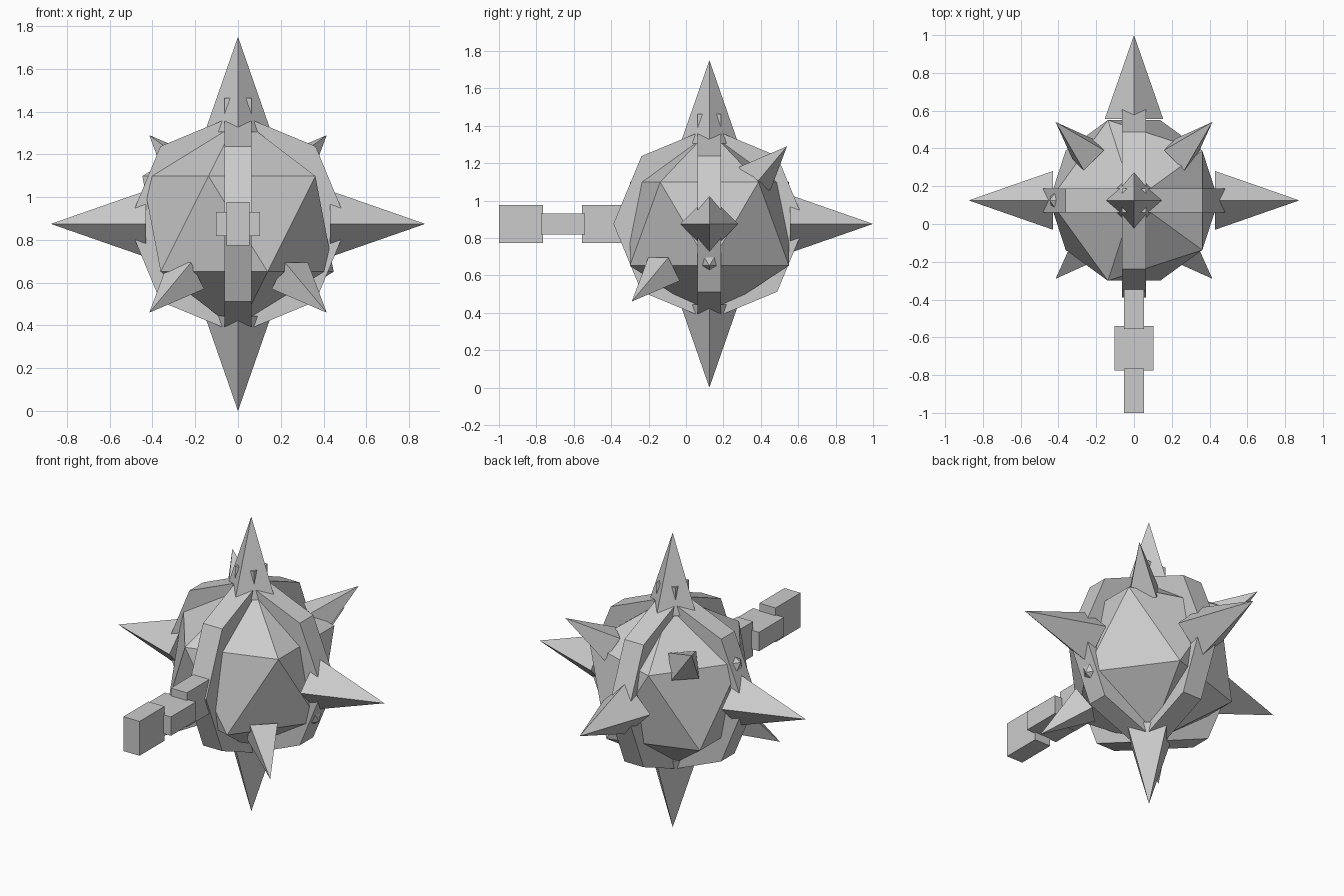
import bpy
import bmesh
from math import cos, sin, pi
from mathutils import Vector, Matrix

cube = bpy.data.objects.get("Cube")
if cube:
    bpy.data.objects.remove(cube, do_unlink=True)

CENTRE = Vector((0, 0.125, 0.875))
BAND = 0.063  # half width of the hoops

steel = bpy.data.materials.new("plain grey")
steel.use_nodes = True
GREY = (0.6, 0.6, 0.6, 1)
steel.diffuse_color = GREY
steel.node_tree.nodes["Principled BSDF"].inputs["Base Color"].default_value = GREY


def add(name, bm, location):
    bmesh.ops.recalc_face_normals(bm, faces=bm.faces)
    mesh = bpy.data.meshes.new(name)
    bm.to_mesh(mesh)
    bm.free()
    mesh.materials.append(steel)
    obj = bpy.data.objects.new(name, mesh)
    obj.location = location
    bpy.context.collection.objects.link(obj)


def box(name, low, high):
    low, high = Vector(low), Vector(high)
    bm = bmesh.new()
    bmesh.ops.create_cube(bm, size=1)
    bmesh.ops.scale(bm, vec=high - low, verts=bm.verts)
    add(name, bm, (low + high) / 2)


def spike(name, axis, side, base, tip, radius, turn=0.0):
    """Four-sided pyramid pointing along axis, one base corner towards side."""
    axis, u = Vector(axis).normalized(), Vector(side).normalized()
    v = axis.cross(u)
    bm = bmesh.new()
    corners = [bm.verts.new(axis * base + radius * (u * cos(a) + v * sin(a)))
               for a in (turn + i * pi / 2 for i in range(4))]
    apex = bm.verts.new(axis * tip)
    bm.faces.new(corners)
    for i in range(4):
        bm.faces.new((corners[i], corners[(i + 1) % 4], apex))
    add(name, bm, CENTRE)


def hoop(name, across, flat):
    """Eight-sided band around the ball, lying in the flat/z plane."""
    across, flat, up = Vector(across), Vector(flat), Vector((0, 0, 1))
    bm = bmesh.new()
    ring = [bm.verts.new(0.513 * (flat * cos(i * pi / 4) + up * sin(i * pi / 4)) - across * BAND)
            for i in range(8)]
    face = bm.faces.new(ring)
    out = bmesh.ops.extrude_face_region(bm, geom=[face])["geom"]
    moved = [g for g in out if isinstance(g, bmesh.types.BMVert)]
    bmesh.ops.translate(bm, vec=across * BAND * 2, verts=moved)
    if not face.is_valid or len(bm.faces) < 10:
        bm.faces.new(ring)
    add(name, bm, CENTRE)


# Faceted ball
ball = bmesh.new()
bmesh.ops.create_icosphere(ball, subdivisions=1, radius=0.5)
bmesh.ops.rotate(ball, cent=(0, 0, 0), matrix=Matrix.Rotation(pi, 3, "Z"), verts=ball.verts)
add("ball", ball, CENTRE)

# Two crossing hoops
hoop("front_to_back_hoop", (1, 0, 0), (0, 1, 0))
hoop("side_to_side_hoop", (0, 1, 0), (1, 0, 0))

# Large spikes on every axis except the front
for name, axis, side in (("top", (0, 0, 1), (1, 0, 0)), ("bottom", (0, 0, -1), (1, 0, 0)),
                         ("left", (1, 0, 0), (0, 1, 0)), ("right", (-1, 0, 0), (0, 1, 0)),
                         ("back", (0, 1, 0), (1, 0, 0))):
    spike(name + "_spike", axis, side, 0.43, 0.875, 0.155)

# Post hidden inside the top spike
box("top_post", (-BAND, CENTRE.y - BAND, 1.2), (BAND, CENTRE.y + BAND, 1.463))

# Small diagonal spikes: upper pair at the back, lower pair at the front
for s, label in ((1, "left"), (-1, "right")):
    for d, place in ((1, "upper_back"), (-1, "lower_front")):
        spike(f"{place}_{label}_spike", (s, d, d), (d, -s, 0), 0.42, 0.719, 0.107, pi / 4)

# Chain links, alternately upright and lying flat
for name, start, end, w, h in (("inner_link", -0.555, -0.32, 0.053, 0.102),
                               ("middle_link", -0.775, -0.54, 0.102, 0.056),
                               ("outer_link", -1.0, -0.765, 0.053, 0.102)):
    box(name, (-w, start, CENTRE.z - h), (w, end, CENTRE.z + h))
